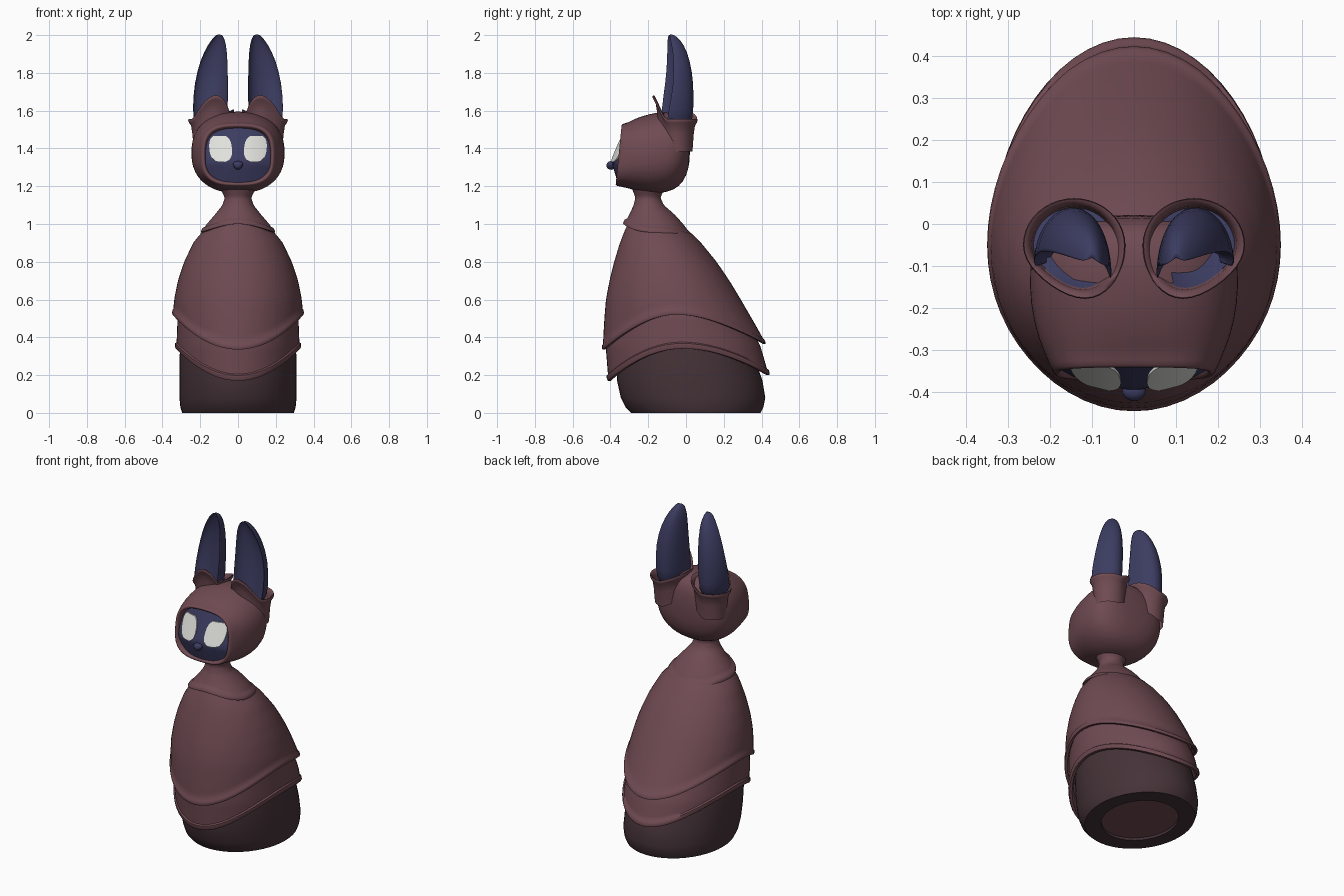
import bpy, bmesh
from math import sin, cos, pi
from mathutils import Vector

old = bpy.data.objects.get("Cube")
if old:
    bpy.data.objects.remove(old)


def material(name, rgb):
    m = bpy.data.materials.new(name)
    m.use_nodes = True
    m.diffuse_color = (*rgb, 1)
    node = m.node_tree.nodes["Principled BSDF"]
    node.inputs["Base Color"].default_value = (*rgb, 1)
    node.inputs["Roughness"].default_value = 0.8
    return m


CLOTH = material("dusty maroon cloth", (0.16, 0.07, 0.085))
BODY = material("dark brown body", (0.06, 0.033, 0.04))
FUR = material("deep blue fur", (0.045, 0.045, 0.12))
WHITE = material("pale eye white", (0.75, 0.75, 0.72))


def finish(bm, name, mats, angle=45, subdivide=0):
    bmesh.ops.recalc_face_normals(bm, faces=bm.faces)
    mesh = bpy.data.meshes.new(name)
    bm.to_mesh(mesh)
    bm.free()
    ob = bpy.data.objects.new(name, mesh)
    bpy.context.collection.objects.link(ob)
    for m in mats:
        mesh.materials.append(m)
    bpy.ops.object.select_all(action="DESELECT")
    ob.select_set(True)
    bpy.context.view_layer.objects.active = ob
    bpy.ops.object.shade_smooth_by_angle(angle=angle * pi / 180)
    if subdivide:
        sub = ob.modifiers.new("smooth", "SUBSURF")
        sub.levels = sub.render_levels = subdivide
    return ob


def loft(name, rings, mats, caps=(None, None), **options):
    """Skin closed rings of points; caps hold a material index or None."""
    bm = bmesh.new()
    rows = [[bm.verts.new(p) for p in ring] for ring in rings]
    n = len(rows[0])
    for a, b in zip(rows, rows[1:]):
        for i in range(n):
            j = (i + 1) % n
            bm.faces.new((a[i], a[j], b[j], b[i]))
    for row, cap in zip((rows[0], rows[-1]), caps):
        if cap is not None:
            bm.faces.new(row).material_index = cap
    return finish(bm, name, mats, **options)


def table(rows, z):
    """Interpolate rows of (z, front y, back y, half width)."""
    z = min(max(z, rows[0][0]), rows[-1][0])
    for a, b in zip(rows, rows[1:]):
        if z <= b[0]:
            t = (z - a[0]) / (b[0] - a[0])
            return [p + (q - p) * t for p, q in zip(a[1:], b[1:])]


def on_profile(rows, angle, z, grow=0.0):
    front, back, half = table(rows, z)
    mid, depth = (front + back) / 2, (back - front) / 2
    return Vector(((half + grow) * sin(angle), mid - (depth + grow) * cos(angle), z))


def angles(n):
    return [2 * pi * i / n for i in range(n)]


def power(v, n):
    return abs(v) ** (2 / n) * (1 if v >= 0 else -1)


# Body: rounded oval foot with a shallow recess below
body = [(0, -.29, .395, .295), (.03, -.32, .41, .305), (.08, -.345, .42, .31),
        (.17, -.365, .405, .31), (.3, -.37, .36, .31), (.5, -.36, .28, .28)]
rim = [on_profile(body, a, 0) for a in angles(48)]
hub = Vector((0, .05, 0))
inner = [hub + (p - hub) * .7 for p in rim]
recess = [p + Vector((0, 0, .015)) for p in inner]
loft("body", [recess, inner, rim] + [[on_profile(body, a, r[0]) for a in angles(48)]
     for r in body[1:]], [BODY, CLOTH], caps=(1, 0))


# Capes: a wavy hem, a rolled edge and a lining
def cape(name, rows, top, hem, band, thick, steps=16):
    front, side, back = hem

    def edge(a):
        end = front if cos(a) > 0 else back
        return side + (end - side) * cos(a) ** 2

    roll = [(band, 0), (band * .8, thick), (band * .25, thick),
            (0, thick * .4), (0, -.012), (band, -.025)]
    rings = []
    for k in range(steps):
        t = k / steps
        rings.append([on_profile(rows, a, top + (edge(a) + band - top) * t) for a in angles(56)])
    for lift, grow in roll:
        rings.append([on_profile(rows, a, edge(a) + lift, grow) for a in angles(56)])
    loft(name, rings, [CLOTH], caps=(0, None))


lower = [(.15, -.408, .45, .32), (.2, -.413, .438, .323), (.35, -.425, .395, .326),
         (.5, -.415, .32, .32), (.62, -.38, .25, .3)]
upper = [(.33, -.44, .435, .35), (.4, -.438, .405, .35), (.5, -.432, .348, .346),
         (.6, -.424, .29, .338), (.7, -.405, .23, .318), (.8, -.38, .162, .285),
         (.9, -.35, .08, .237), (.95, -.33, .03, .197), (1, -.31, -.03, .15),
         (1.06, -.27, -.12, .08)]
collar = [(.91, -.38, .042, .21), (.95, -.36, .022, .196), (1, -.328, -.015, .165),
          (1.05, -.3, -.06, .122), (1.1, -.277, -.118, .082), (1.14, -.268, -.135, .07),
          (1.2, -.29, -.11, .1)]
cape("lower_cape", lower, .62, (.17, .34, .2), .035, .008)
cape("upper_cape", upper, 1.06, (.335, .52, .365), .03, .005)
cape("collar", collar, 1.2, (1, .955, .925), .03, .009)

# Hood: rings from inside the face opening to the back of the head
hood = [(-.29, .17, 1.23, 1.5, 3), (-.335, .172, 1.225, 1.508, 3), (-.36, .178, 1.215, 1.517, 3),
        (-.355, .193, 1.2, 1.533, 3), (-.325, .205, 1.198, 1.535, 2.8),
        (-.27, .23, 1.178, 1.56, 2.4), (-.19, .248, 1.158, 1.585, 2.3),
        (-.1, .25, 1.165, 1.6, 2.3), (-.035, .235, 1.195, 1.59, 2.2),
        (.005, .18, 1.255, 1.56, 2.1), (.022, .09, 1.34, 1.47, 2)]
rings = []
for y, half, low, high, n in hood:
    mid, tall = (low + high) / 2, (high - low) / 2
    lean = .1 if y < -.32 else 0
    rings.append([Vector((half * power(sin(a), n),
                          y + lean * tall * power(cos(a), n), mid + tall * power(cos(a), n)))
                  for a in angles(32)])
loft("hood", rings, [CLOTH], caps=(None, 0), angle=180, subdivide=1)


# Face: curved plate leading to the muzzle, with eyes following it
def face_y(x, z):
    slope = .42 * (z - 1.33) if z > 1.33 else .3 * (1.33 - z)
    return -.395 + slope + 1.5 * x * x


def face_patch(name, centre, half, n, mat, lift=0.0, lid=9.0, shift=0.0):
    rings = []
    for s in (.02, .2, .4, .6, .8, .93, 1):
        ring = []
        for a in angles(36):
            up = power(cos(a), n) * s
            x = centre[0] + half[0] * power(sin(a), n) * s + shift * up
            z = min(centre[1] + half[1] * up, lid)
            ring.append(Vector((x, face_y(x, z) - lift, z)))
        rings.append(ring)
    rings.append([p + Vector((0, lift + .002 if lift else .06, 0)) for p in rings[-1]])
    loft(name, rings, [mat], caps=(0, None))


face_patch("face", (0, 1.363), (.178, .146), 3, FUR)
for side, label in ((1, "left"), (-1, "right")):
    face_patch(label + "_eye", (side * .092, 1.4), (.06, .073), 2.5, WHITE,
               lift=.007, lid=1.465, shift=side * .006)

# Nose: small bead, pointed downward
bm = bmesh.new()
bmesh.ops.create_uvsphere(bm, u_segments=16, v_segments=10, radius=1)
for v in bm.verts:
    taper = 1 + .4 * v.co.z
    v.co = Vector((v.co.x * .026 * taper, -.397 + v.co.y * .024, 1.31 + v.co.z * .023))
finish(bm, "nose", [FUR])


# Ears: crescent sections leaning forward to a tip
# columns: z, inner x, outer x, inner edge y, outer edge y, back y
ear = [(1.5, .06, .23, -.14, -.12, .03), (1.6, .053, .243, -.143, -.1, .042),
       (1.75, .052, .232, -.118, -.07, .042), (1.87, .055, .2, -.107, -.07, .022),
       (1.95, .062, .16, -.105, -.08, -.01), (1.99, .075, .128, -.1, -.09, -.045),
       (2.004, .088, .112, -.09, -.088, -.07)]


def ear_ring(row, side, n=12):
    z, xi, xo, yi, yo, back = row
    ring = []
    for k in range(2 * n):
        a = pi * k / n
        t = (1 - cos(a)) / 2
        edge = yi + (yo - yi) * t
        bulge = sin(a) if k <= n else -sin(a) * .42
        ring.append(Vector((side * (xi + (xo - xi) * t), edge + (back - edge) * bulge, z)))
    return ring


# Ear cuffs: flared teardrop openings rising to a point in front
def cuff_ring(scale, lift, side):
    ring = []
    for a in angles(40):
        x = .142 + .118 * cos(a) * scale
        y = -.05 + .108 * sin(a) * scale
        if sin(a) < 0:
            x -= .025 * sin(a) ** 2 * scale
            y -= .016 * sin(a) ** 4 * scale
        rise = max(0, -.5 - sin(a)) * 2
        inward = max(0, -cos(a)) * .05
        z = 1.545 + max(.125 * rise ** 1.3, inward) + lift
        ring.append(Vector((side * x, y, z)))
    return ring


cuff = [(.78, -.16), (.84, -.07), (.9, -.025), (1, -.008), (1.03, .002),
        (1.01, .012), (.93, .008), (.86, -.02), (.82, -.06)]
for side, label in ((1, "left"), (-1, "right")):
    loft(label + "_ear", [ear_ring(r, side) for r in ear], [FUR], caps=(0, 0),
         angle=180, subdivide=1)
    loft(label + "_ear_cuff", [cuff_ring(s, lift, side) for s, lift in cuff],
         [CLOTH, FUR], caps=(None, 1), angle=75)
